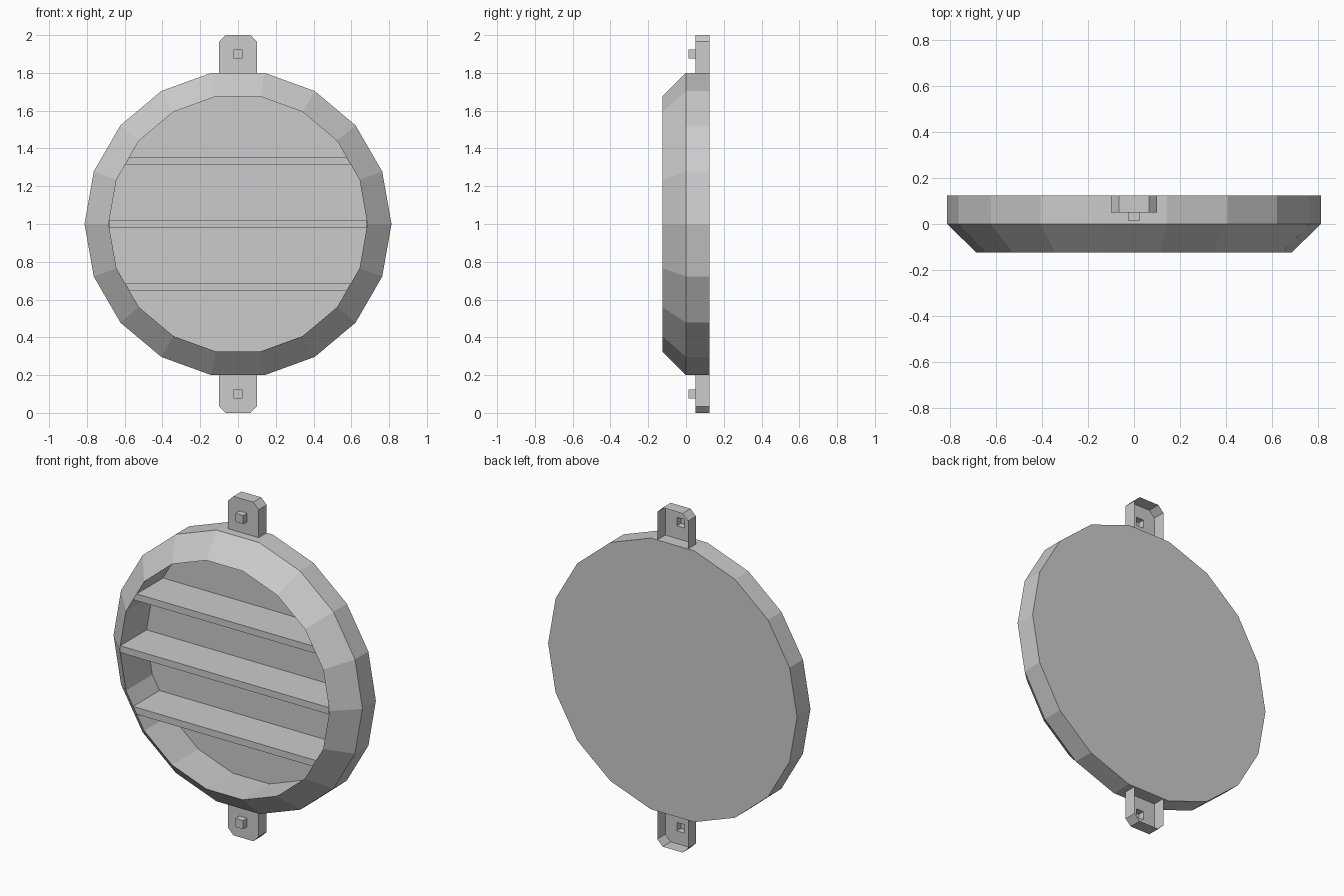
import bpy
from math import sin, cos, radians

if "Cube" in bpy.data.objects:
    bpy.data.objects.remove(bpy.data.objects["Cube"])

SIDES = 18
R_OUT, R_IN = 0.8125, 0.685
Y_FRONT, Y_BACK, Y_FLOOR = -0.125, 0.125, 0.121


def make(name, verts, faces):
    mesh = bpy.data.meshes.new(name)
    mesh.from_pydata(verts, [], faces)
    mesh.update()
    obj = bpy.data.objects.new(name, mesh)
    bpy.context.collection.objects.link(obj)
    return obj


def bridge(a, b, n, closed=True):
    """Quads between two vertex loops starting at indices a and b."""
    return [(a + i, a + (i + 1) % n, b + (i + 1) % n, b + i)
            for i in range(n if closed else n - 1)]


def half_width(dz):
    """Half width of the inner polygon at height dz from the centre."""
    dz = abs(dz)
    step = 360 / SIDES
    for i in range(SIDES // 4):
        a, b = radians(i * step), radians((i + 1) * step)
        z0, z1 = R_IN * sin(a), R_IN * sin(b)
        if z0 <= dz <= z1:
            t = (dz - z0) / (z1 - z0)
            return R_IN * (cos(a) + t * (cos(b) - cos(a)))
    return 0


# round housing: back disc, outer wall, front bevel, inner wall, floor
profile = [(R_OUT, Y_BACK), (R_OUT, 0), (R_IN, Y_FRONT), (R_IN, Y_FLOOR)]
verts, faces = [], []
for r, y in profile:
    for i in range(SIDES):
        a = radians(i * 360 / SIDES)
        verts.append((r * cos(a), y, 1 + r * sin(a)))
for k in range(len(profile) - 1):
    faces += bridge(k * SIDES, (k + 1) * SIDES, SIDES)
faces.append(tuple(reversed(range(SIDES))))
faces.append(tuple(range(3 * SIDES, 4 * SIDES)))
make("round_housing", verts, faces)

# three horizontal slats, flush with the front rim
for k, zc in enumerate((-0.335, 0, 0.335)):
    verts = []
    for y, dz in ((Y_FLOOR, -0.02), (Y_FRONT, -0.02), (Y_FRONT, 0.02), (Y_FLOOR, 0.02)):
        w = half_width(zc + dz)
        verts += [(-w, y, 1 + zc + dz), (w, y, 1 + zc + dz)]
    make(f"slat_{k + 1}", verts,
         [(2 * i, 2 * i + 1, 2 * i + 3, 2 * i + 2) for i in range(3)])

# mounting tabs: open-backed shells with a small square stud
outline = [(-0.1, 0.795), (-0.1, 0.965), (-0.065, 1.0),
           (0.065, 1.0), (0.1, 0.965), (0.1, 0.795)]
P = 0.025
stud = [(-P, 0.9 - P), (-P, 0.9 + P), (P, 0.9 + P), (P, 0.9 - P)]
for name, s in (("top_tab", 1), ("bottom_tab", -1)):
    verts = [(x, y, 1 + s * z) for y in (Y_BACK, 0.05) for x, z in outline]
    verts += [(x, y, 1 + s * z) for y in (0.05, 0.012) for x, z in stud]
    faces = bridge(0, 6, 6, closed=False)                # side walls
    faces += [(6, 7, 13, 12), (7, 8, 9, 10, 14, 13),     # front around stud
              (10, 11, 15, 14), (11, 6, 12, 15)]
    faces += bridge(12, 16, 4) + [(16, 17, 18, 19)]      # stud
    if s > 0:
        faces = [f for f in faces]
    else:
        faces = [tuple(reversed(f)) for f in faces]
    make(name, verts, faces)
